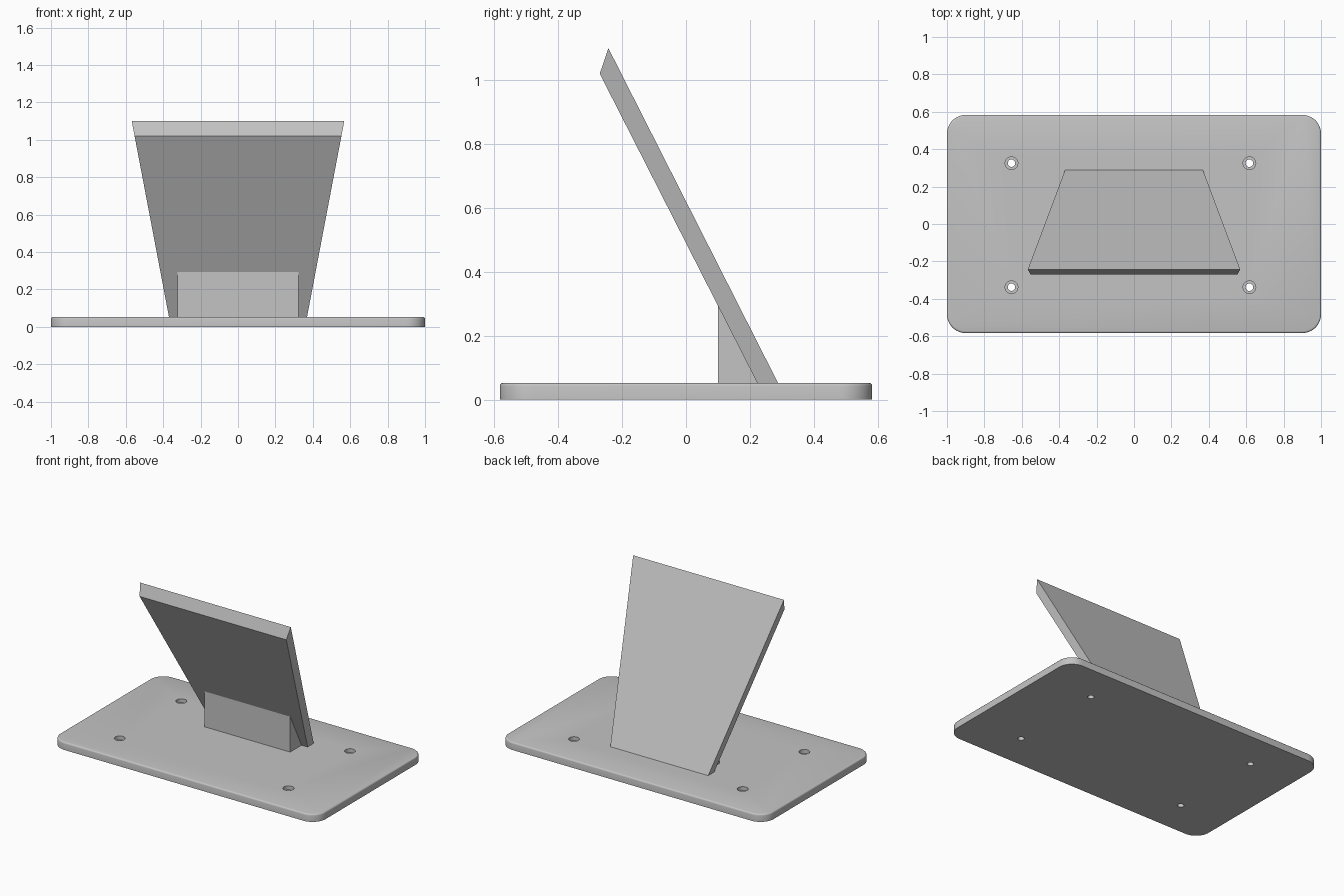
import bpy
import bmesh
import math

cube = bpy.data.objects.get("Cube")
if cube:
    bpy.data.objects.remove(cube, do_unlink=True)

PLATE_TOP = 0.052

grey = bpy.data.materials.new("light_grey")
grey.use_nodes = True
grey.diffuse_color = (0.55, 0.55, 0.55, 1)
grey.node_tree.nodes["Principled BSDF"].inputs["Base Color"].default_value = (0.55, 0.55, 0.55, 1)


def finish(name, bm):
    """Turn a bmesh into a named grey object."""
    bmesh.ops.recalc_face_normals(bm, faces=bm.faces)
    mesh = bpy.data.meshes.new(name)
    bm.to_mesh(mesh)
    bm.free()
    mesh.materials.append(grey)
    obj = bpy.data.objects.new(name, mesh)
    bpy.context.collection.objects.link(obj)
    return obj


def prism(name, profile, half_width):
    """Loft a (y, z) profile across x, with a half width that may vary with z."""
    bm = bmesh.new()
    left, right = ([bm.verts.new((s * half_width(z), y, z)) for y, z in profile] for s in (1, -1))
    bm.faces.new(left)
    bm.faces.new(right[::-1])
    for i in range(len(profile)):
        j = (i + 1) % len(profile)
        bm.faces.new((left[i], right[i], right[j], left[j]))
    return finish(name, bm)


def select_only(obj):
    bpy.ops.object.select_all(action='DESELECT')
    obj.select_set(True)
    bpy.context.view_layer.objects.active = obj


# Base plate: box with rounded corners and a slim bevel round the top
bm = bmesh.new()
bmesh.ops.create_cube(bm, size=1)
for v in bm.verts:
    v.co = (v.co.x * 2, v.co.y * 1.166, (v.co.z + 0.5) * PLATE_TOP)
corners = [e for e in bm.edges if abs(e.verts[0].co.z - e.verts[1].co.z) > 0.01]
bmesh.ops.bevel(bm, geom=corners, offset=0.1, segments=12, profile=0.5, affect='EDGES')
rim = [e for e in bm.edges if all(v.co.z > PLATE_TOP - 0.001 for v in e.verts)]
bmesh.ops.bevel(bm, geom=rim, offset=0.01, segments=3, profile=0.5, affect='EDGES')
plate = finish("base_plate", bm)

# Four stepped screw holes cut through the plate
for x in (-0.655, 0.617):
    for y in (-0.338, 0.325):
        for radius, bottom in ((0.034, 0.026), (0.02, -0.05)):
            bpy.ops.mesh.primitive_cylinder_add(vertices=32, radius=radius, depth=0.2,
                                                location=(x, y, bottom + 0.1))
            cutter = bpy.context.object
            cutter.name = "hole_cutter"
            cutter.hide_render = True
            cut = plate.modifiers.new("hole", 'BOOLEAN')
            cut.operation = 'DIFFERENCE'
            cut.solver = 'EXACT'
            cut.object = cutter
            select_only(plate)
            bpy.ops.object.modifier_apply(modifier=cut.name)
            bpy.data.objects.remove(cutter, do_unlink=True)
select_only(plate)
bpy.ops.object.shade_smooth_by_angle(angle=math.radians(35))

# Leaning back rest that widens toward the top
prism("back_rest",
      [(0.223, PLATE_TOP), (0.288, PLATE_TOP), (-0.243, 1.1), (-0.27, 1.02)],
      lambda z: 0.369 + 0.19 * (z - PLATE_TOP))

# Wedge block that props the rest from the front
prism("support_wedge",
      [(0.1, PLATE_TOP), (0.223, PLATE_TOP), (0.1, 0.294)],
      lambda z: 0.323)
